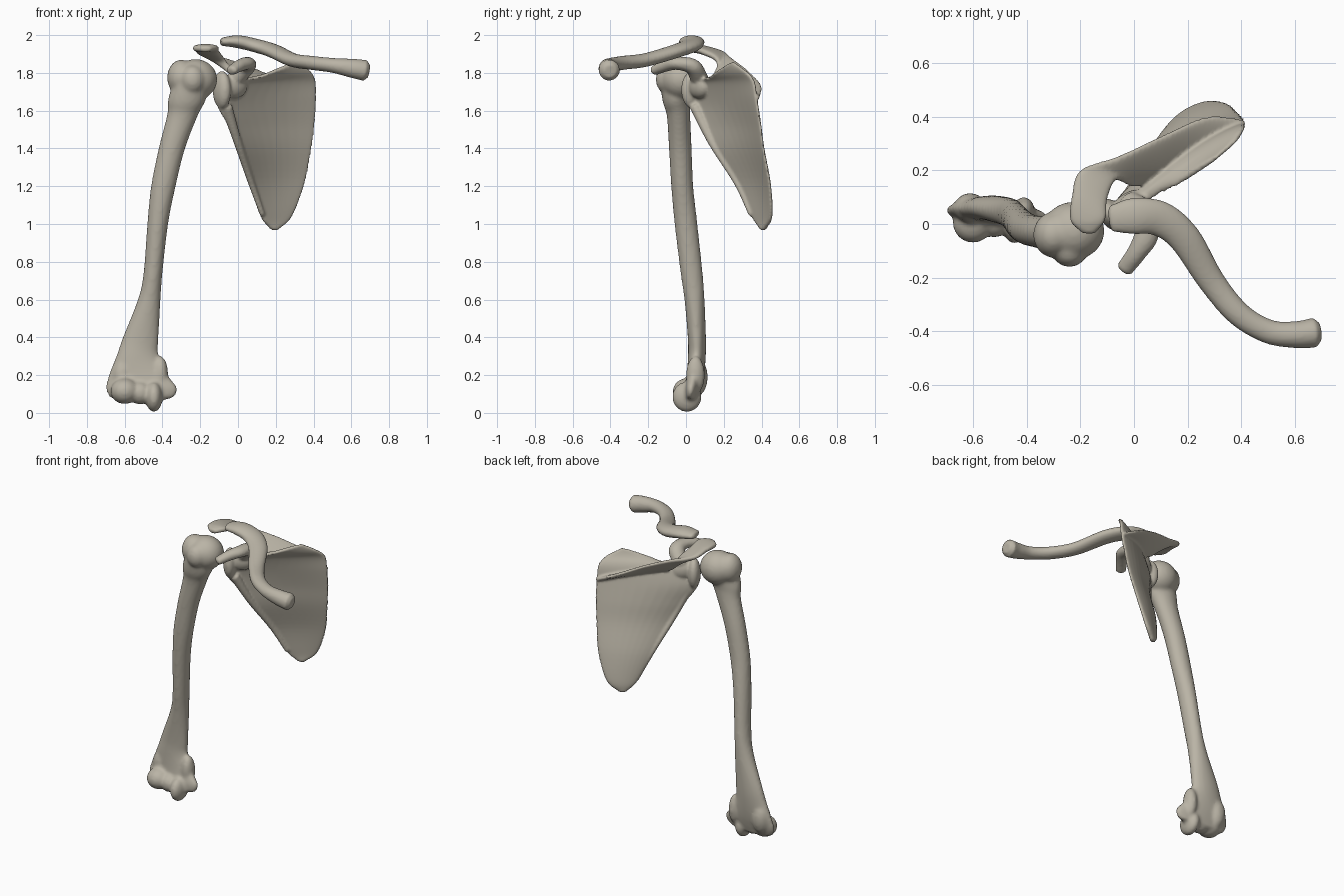
import bpy, bmesh, math
from mathutils import Vector, Matrix

cube = bpy.data.objects.get("Cube")
if cube:
    bpy.data.objects.remove(cube)

bone = bpy.data.materials.new("bone")
bone.use_nodes = True
colour = (0.49, 0.455, 0.38, 1)
bone.diffuse_color = colour
bone.node_tree.nodes["Principled BSDF"].inputs["Base Color"].default_value = colour
SEGMENTS = 28
STEPS = 6


def spline(rows):
    """Smooth in-between rows through the given rows."""
    rows = [Vector(r) for r in rows]
    ext = [rows[0] * 2 - rows[1]] + rows + [rows[-1] * 2 - rows[-2]]
    out = []
    for a, b, c, d in zip(ext, ext[1:], ext[2:], ext[3:]):
        for k in range(STEPS):
            t = k / STEPS
            out.append(b + (c - a) * (t / 2)
                       + (a * 2 - b * 5 + c * 4 - d) * (t * t / 2)
                       + (b * 3 - a - c * 3 + d) * (t ** 3 / 2))
    return out + [rows[-1]]


def loft(bm, rows, square=1.0):
    """Skin oval sections. Row: edge A xyz, edge B xyz, half thickness, bow."""
    rows = spline(rows)
    mids = [Vector((r[:3])) * 0.5 + Vector((r[3:6])) * 0.5 for r in rows]
    rings = []
    for i, r in enumerate(rows):
        half = (Vector(r[3:6]) - Vector(r[:3])) / 2
        along = (mids[min(i + 1, len(mids) - 1)] - mids[max(i - 1, 0)]).normalized()
        n = half.cross(along).normalized()
        ring = []
        for k in range(SEGMENTS):
            a = math.tau * k / SEGMENTS
            s = math.sin(a)
            side = math.copysign(abs(s) ** square, s) * r[6]
            ring.append(mids[i] + half * math.cos(a) + n * (side + r[7] * s * s))
        # Domed cap on each end
        if i in (0, len(rows) - 1):
            push = along * r[6] * (0.4 if i else -0.4)
            cap = [mids[i] + (p - mids[i]) * 0.6 + push for p in ring]
            rings += [ring, cap] if i else [cap, ring]
        else:
            rings.append(ring)
    skin = [[bm.verts.new(p) for p in ring] for ring in rings]
    for lo, hi in zip(skin, skin[1:]):
        for k in range(SEGMENTS):
            j = (k + 1) % SEGMENTS
            bm.faces.new((lo[k], lo[j], hi[j], hi[k]))
    bm.faces.new(skin[0][::-1])
    bm.faces.new(skin[-1])


def blob(bm, centre, radii, turn=0):
    """Ellipsoid swelling, turned about z."""
    m = (Matrix.Translation(centre) @ Matrix.Rotation(math.radians(turn), 4, "Z")
         @ Matrix.Diagonal((*radii, 1)))
    bmesh.ops.create_uvsphere(bm, u_segments=32, v_segments=20, radius=1, matrix=m)


def tube(bm, points):
    """Rod with rows of centre xyz, half width, half height."""
    rows = []
    for i, (x, y, z, w, h) in enumerate(points):
        a, b = points[max(i - 1, 0)], points[min(i + 1, len(points) - 1)]
        across = Vector((a[1] - b[1], b[0] - a[0], 0)).normalized() * w
        c = Vector((x, y, z))
        rows.append((*(c - across), *(c + across), h, 0))
    loft(bm, rows)


def finish(name, bm, voxel, passes):
    """Fuse the forms into one soft surface."""
    bmesh.ops.recalc_face_normals(bm, faces=bm.faces)
    mesh = bpy.data.meshes.new(name)
    bm.to_mesh(mesh)
    bm.free()
    mesh.materials.append(bone)
    mesh.shade_smooth()
    ob = bpy.data.objects.new(name, mesh)
    bpy.context.collection.objects.link(ob)
    remesh = ob.modifiers.new("fuse", "REMESH")
    remesh.mode = "VOXEL"
    remesh.voxel_size = voxel
    remesh.use_smooth_shade = True
    smooth = ob.modifiers.new("soften", "SMOOTH")
    smooth.factor = 0.5
    smooth.iterations = passes


# Upper arm bone: left x, right x, y of left, y of right, z, half depth
shaft = [(-.34, -.16, -.05, -.05, 1.76, .09), (-.37, -.17, -.05, -.05, 1.66, .075),
         (-.375, -.21, -.04, -.04, 1.58, .062), (-.42, -.28, -.03, -.03, 1.4, .06),
         (-.46, -.33, -.02, -.02, 1.2, .058), (-.48, -.37, 0, 0, 1, .06),
         (-.5, -.4, .03, .03, .74, .058), (-.53, -.41, .045, .045, .6, .053),
         (-.61, -.42, .06, .055, .4, .048), (-.645, -.42, .06, .055, .3, .047),
         (-.685, -.37, .06, .04, .2, .045), (-.7, -.32, .05, .025, .13, .042),
         (-.68, -.34, .04, .02, .08, .035)]
bm = bmesh.new()
loft(bm, [(a, ya, z, b, yb, z, d, 0) for a, b, ya, yb, z, d in shaft])
blob(bm, (-.225, -.025, 1.765), (.115, .108, .108))          # ball head
blob(bm, (-.3, -.04, 1.775), (.075, .085, .095))             # outer tubercle
blob(bm, (-.24, -.1, 1.765), (.065, .06, .075))              # front tubercle
blob(bm, (-.6, .005, .115), (.075, .075, .068))              # outer condyle
blob(bm, (-.52, .01, .105), (.06, .06, .06))                 # pulley groove
blob(bm, (-.445, .005, .085), (.045, .078, .08))             # inner condyle
blob(bm, (-.61, .06, .19), (.06, .055, .1))                  # back outer ridge
blob(bm, (-.41, .05, .2), (.04, .05, .1))                    # back inner ridge
finish("upper_arm_bone", bm, .011, 5)

# Collar bone
bm = bmesh.new()
tube(bm, [(-.085, .02, 1.965, .05, .022), (0, .03, 1.965, .068, .034),
          (.1, .018, 1.943, .066, .036), (.19, -.055, 1.915, .06, .036),
          (.29, -.215, 1.868, .05, .036), (.39, -.335, 1.853, .046, .037),
          (.5, -.4, 1.84, .045, .039), (.6, -.412, 1.825, .05, .05),
          (.672, -.405, 1.813, .056, .056)])
finish("collar_bone", bm, .008, 4)

# Shoulder blade plate, from the upper border down to the lower tip
bm = bmesh.new()
loft(bm, [(.11, .12, 1.775, .31, .25, 1.86, .012, 0),
          (.03, .08, 1.765, .385, .315, 1.81, .016, .01),
          (-.04, .05, 1.74, .412, .36, 1.755, .02, .02),
          (-.11, .02, 1.64, .415, .375, 1.66, .02, .035),
          (-.06, .075, 1.53, .407, .395, 1.53, .018, .04),
          (0, .15, 1.395, .39, .412, 1.4, .017, .035),
          (.06, .27, 1.21, .352, .445, 1.21, .017, .025),
          (.12, .35, 1.04, .285, .452, 1.04, .018, .01),
          (.17, .395, .975, .215, .42, .972, .015, 0)], square=.6)
# Thick outer border
tube(bm, [(-.06, .05, 1.62, .03, .03), (0, .14, 1.43, .022, .022),
          (.07, .27, 1.22, .018, .018), (.13, .345, 1.05, .014, .014)])
# Socket and its neck
blob(bm, (-.085, .035, 1.71), (.042, .065, .1), 30)
blob(bm, (-.02, .07, 1.73), (.08, .045, .065), 35)
# Ridge running out into the roof over the joint
loft(bm, [(.412, .388, 1.665, .385, .365, 1.675, .012, 0),
          (.27, .398, 1.735, .27, .29, 1.7, .014, 0),
          (.1, .325, 1.815, .12, .18, 1.72, .016, 0),
          (-.06, .25, 1.872, .0, .14, 1.76, .018, 0),
          (-.2, .2, 1.905, -.065, .165, 1.86, .02, 0),
          (-.232, .1, 1.93, -.1, .09, 1.91, .022, 0),
          (-.238, .015, 1.93, -.105, .02, 1.932, .022, 0),
          (-.2, -.028, 1.925, -.14, -.03, 1.927, .016, 0)], square=.7)
# Beak-shaped process
tube(bm, [(-.02, .075, 1.76, .05, .045), (.045, .035, 1.832, .05, .042),
          (.045, -.045, 1.85, .045, .034), (.008, -.11, 1.838, .036, .032),
          (-.035, -.168, 1.812, .032, .025)])
finish("shoulder_blade", bm, .008, 3)
